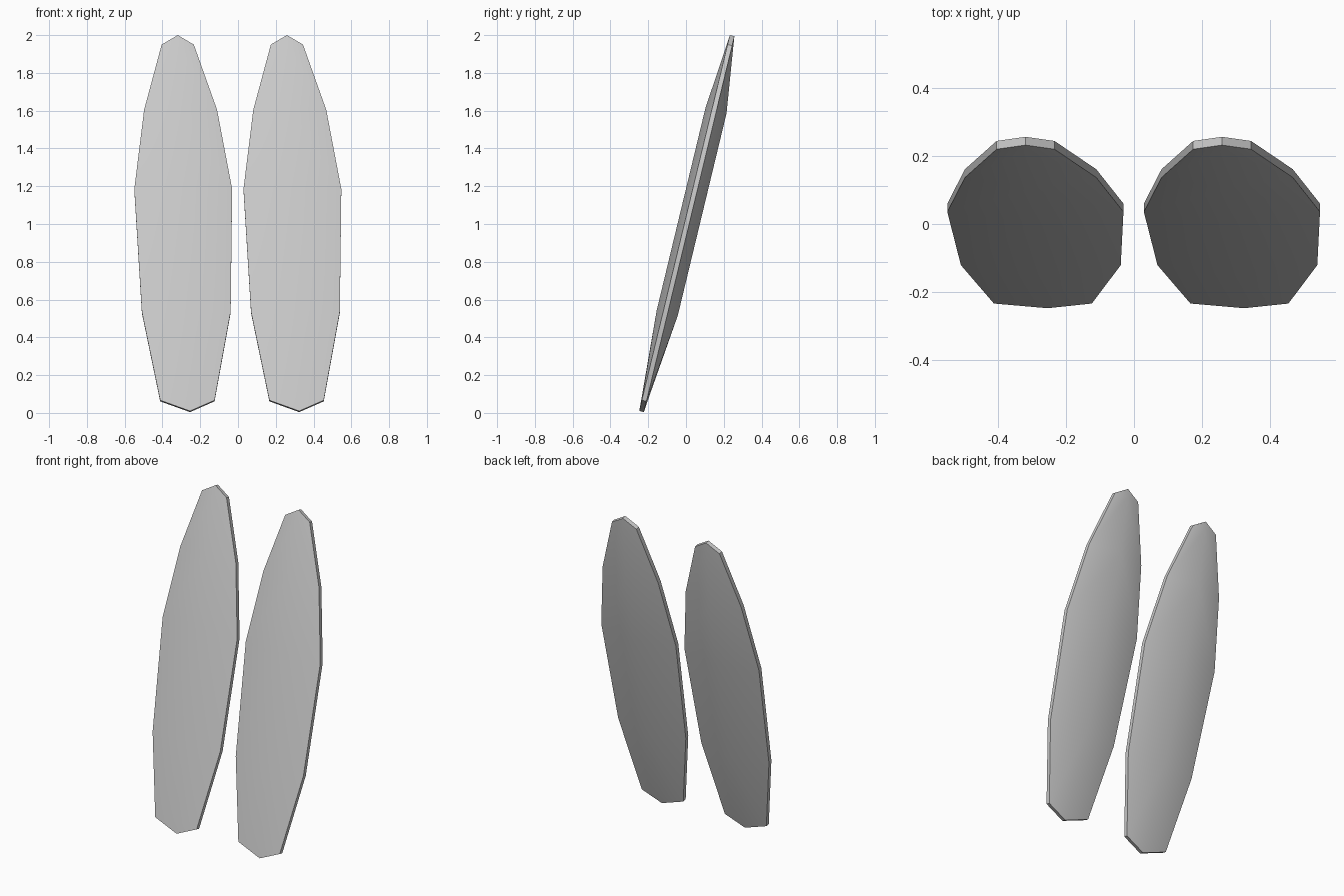
import bpy, bmesh
from mathutils import Vector

cube = bpy.data.objects.get("Cube")
if cube:
    bpy.data.objects.remove(cube)

# Single plain grey
grey = bpy.data.materials.new("light_grey")
grey.use_nodes = True
colour = (0.6, 0.6, 0.6, 1)
grey.diffuse_color = colour
grey.node_tree.nodes["Principled BSDF"].inputs["Base Color"].default_value = colour

# Outline rows: height, left edge, right edge, share of the full bulge
BOTTOM_TIP = (0.035, 0.01)
TOP_TIP = (-0.03, 2.0)
ROWS = [
    (0.067, -0.123, 0.165, 0.1),
    (0.535, -0.22, 0.25, 1),
    (1.185, -0.26, 0.258, 1),
    (1.605, -0.208, 0.178, 1),
    (1.95, -0.115, 0.055, 0.12),
]
LEAN = 0.241
THICKNESS = 0.025
FRONT_BULGE, BACK_BULGE = 0.035, 0.055
BACKWARD = Vector((0, 1, -LEAN)).normalized()


def blade_point(x, z, depth):
    """Point on the leaning plane, pushed backward by depth."""
    return Vector((x, -0.25 + LEAN * z, z)) + BACKWARD * depth


def add_side(bm, base, bulge):
    """One ridged face of the blade; returns its boundary loop."""
    bottom = bm.verts.new(blade_point(*BOTTOM_TIP, base))
    top = bm.verts.new(blade_point(*TOP_TIP, base))
    lefts, ridge, rights = [], [], []
    for z, left, right, share in ROWS:
        t = (z - BOTTOM_TIP[1]) / (TOP_TIP[1] - BOTTOM_TIP[1])
        middle = BOTTOM_TIP[0] + (TOP_TIP[0] - BOTTOM_TIP[0]) * t
        lefts.append(bm.verts.new(blade_point(left, z, base)))
        ridge.append(bm.verts.new(blade_point(middle, z, base + bulge * share)))
        rights.append(bm.verts.new(blade_point(right, z, base)))
    for edge in (lefts, rights):
        bm.faces.new((bottom, edge[0], ridge[0]))
        bm.faces.new((top, edge[-1], ridge[-1]))
        for i in range(len(ROWS) - 1):
            bm.faces.new((edge[i], edge[i + 1], ridge[i + 1], ridge[i]))
    return [bottom] + rights + [top] + lefts[::-1]


def make_blade(name, x):
    bm = bmesh.new()
    front = add_side(bm, 0, -FRONT_BULGE)
    back = add_side(bm, THICKNESS, BACK_BULGE)
    # Rim between the two sides
    for i in range(len(front)):
        bm.faces.new((front[i - 1], front[i], back[i], back[i - 1]))
    bmesh.ops.recalc_face_normals(bm, faces=bm.faces)
    mesh = bpy.data.meshes.new(name)
    bm.to_mesh(mesh)
    bm.free()
    mesh.materials.append(grey)
    blade = bpy.data.objects.new(name, mesh)
    blade.location.x = x
    bpy.context.collection.objects.link(blade)
    bpy.ops.object.select_all(action="DESELECT")
    blade.select_set(True)
    bpy.context.view_layer.objects.active = blade
    bpy.ops.object.shade_smooth_by_angle(angle=0.6)


# Two identical blades side by side
make_blade("left_blade", 0.289)
make_blade("right_blade", -0.289)
